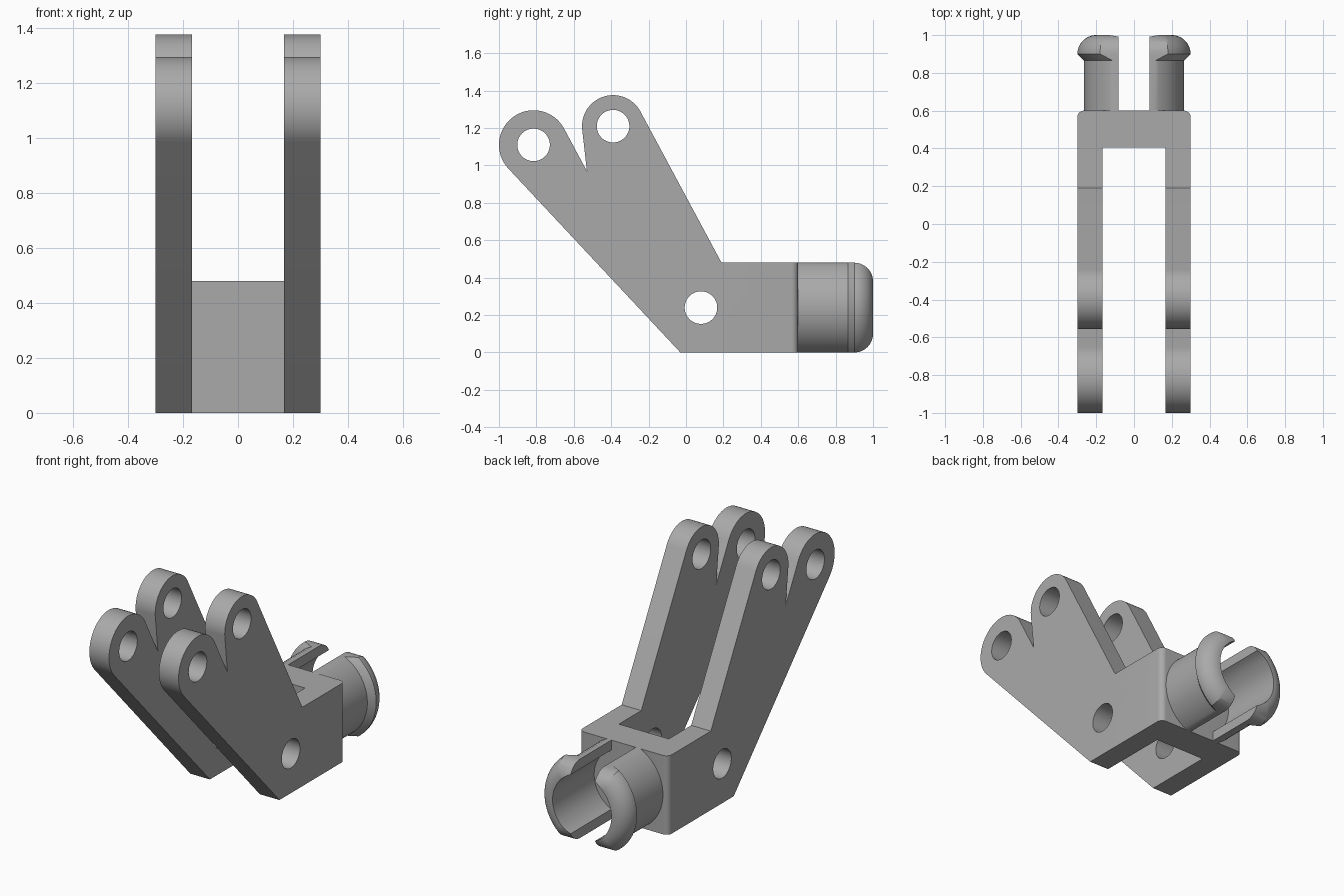
import bpy, bmesh
from math import sin, cos, pi, asin, radians, atan2

cube = bpy.data.objects.get("Cube")
if cube:
    bpy.data.objects.remove(cube, do_unlink=True)

grey = bpy.data.materials.new("plain_grey")
grey.use_nodes = True
GREY = (0.4, 0.4, 0.4, 1)
grey.diffuse_color = GREY
grey.node_tree.nodes["Principled BSDF"].inputs["Base Color"].default_value = GREY

HALF_W, HALF_IN, TOP, MID = 0.30, 0.168, 0.48, 0.24


def finish(name, bm):
    bmesh.ops.recalc_face_normals(bm, faces=bm.faces)
    mesh = bpy.data.meshes.new(name)
    bm.to_mesh(mesh)
    bm.free()
    mesh.materials.append(grey)
    obj = bpy.data.objects.new(name, mesh)
    bpy.context.collection.objects.link(obj)
    return obj


def box(name, x, y, z):
    bm = bmesh.new()
    bmesh.ops.create_cube(bm, size=1)
    for v in bm.verts:
        v.co = [lo + (c + 0.5) * (hi - lo) for c, (lo, hi) in zip(v.co, (x, y, z))]
    return finish(name, bm)


def rod(name, axis, centre, radius, length, sides=64):
    bm = bmesh.new()
    bmesh.ops.create_cone(bm, cap_ends=True, segments=sides, radius1=radius,
                          radius2=radius, depth=length)
    obj = finish(name, bm)
    obj.location = centre
    obj.rotation_euler = (0, pi / 2, 0) if axis == "x" else (pi / 2, 0, 0)
    return obj


def cut(obj, cutters):
    for c in cutters:
        c.hide_render = True
        mod = obj.modifiers.new(c.name, "BOOLEAN")
        mod.operation, mod.solver, mod.object = "DIFFERENCE", "EXACT", c
    bpy.context.view_layer.update()
    dg = bpy.context.evaluated_depsgraph_get()
    mesh = bpy.data.meshes.new_from_object(obj.evaluated_get(dg))
    obj.modifiers.clear()
    obj.data = mesh
    for c in cutters:
        bpy.data.objects.remove(c, do_unlink=True)


def smooth(obj):
    bpy.ops.object.select_all(action="DESELECT")
    obj.select_set(True)
    bpy.context.view_layer.objects.active = obj
    bpy.ops.object.shade_smooth_by_angle(angle=radians(28))


def arc(centre, r, a0, a1, n=32):
    return [(centre[0] + r * cos(a0 + (a1 - a0) * i / n),
             centre[1] + r * sin(a0 + (a1 - a0) * i / n)) for i in range(n + 1)]


# Forked bracket: side outline with two rounded lugs
upper, lower, pivot = (-0.39, 1.21), (-0.815, 1.11), (0.08, MID)
right = atan2(0.43, 0.805)
outline = [(-0.03, 0), (0.6, 0), (0.6, TOP), (0.19, TOP)]
outline += arc(upper, 0.166, right, radians(184))
outline += [(-0.53, 0.97)]
outline += arc(lower, 0.185, right, radians(223))

bm = bmesh.new()
side = bm.faces.new([bm.verts.new((-HALF_W, y, z)) for y, z in outline])
ext = bmesh.ops.extrude_face_region(bm, geom=[side])
for v in ext["geom"]:
    if isinstance(v, bmesh.types.BMVert):
        v.co.x = HALF_W
# Rounded upright corners at the rear
corners = [e for e in bm.edges if all(v.co.y > 0.59 for v in e.verts)
           and abs(e.verts[0].co.x - e.verts[1].co.x) < 0.01]
bmesh.ops.recalc_face_normals(bm, faces=bm.faces)
bmesh.ops.bevel(bm, geom=corners, offset=0.035, segments=8, profile=0.5, affect="EDGES")
bracket = finish("forked_bracket", bm)

# Central channel and pin holes
cutters = [box("channel", (-HALF_IN, HALF_IN), (-2, 0.405), (-1, 2))]
cutters += [rod("pin_hole", "x", (0, y, z), 0.087, 1) for y, z in (upper, lower, pivot)]
cut(bracket, cutters)
smooth(bracket)

# Snap stud: flat-sided round sections (y, radius, half height) with a rounded lip
sections = [(0.6, 0.265, MID), (0.865, 0.265, MID)]
for i in range(13):
    a = pi / 2 * i / 12
    d = 0.1 * (1 - cos(a))
    sections.append((0.9 + 0.1 * sin(a), 0.3 - d, MID - d))

bm = bmesh.new()
rings = []
for y, r, h in sections:
    a = asin(h / r)
    pts = arc((0, MID), r, -a, a) + arc((0, MID), r, pi - a, pi + a)
    rings.append([bm.verts.new((x, y, z)) for x, z in pts])
for r0, r1 in zip(rings, rings[1:]):
    for i in range(len(r0)):
        j = (i + 1) % len(r0)
        bm.faces.new((r0[i], r0[j], r1[j], r1[i]))
bm.faces.new(rings[0])
bm.faces.new(rings[-1])
stud = finish("snap_stud", bm)

# Bore and upright slot split the stud into two prongs
cut(stud, [rod("bore", "y", (0, 1.05, MID), 0.198, 1),
           box("slot", (-0.082, 0.082), (0.5, 1.2), (-1, 1))])
smooth(stud)
